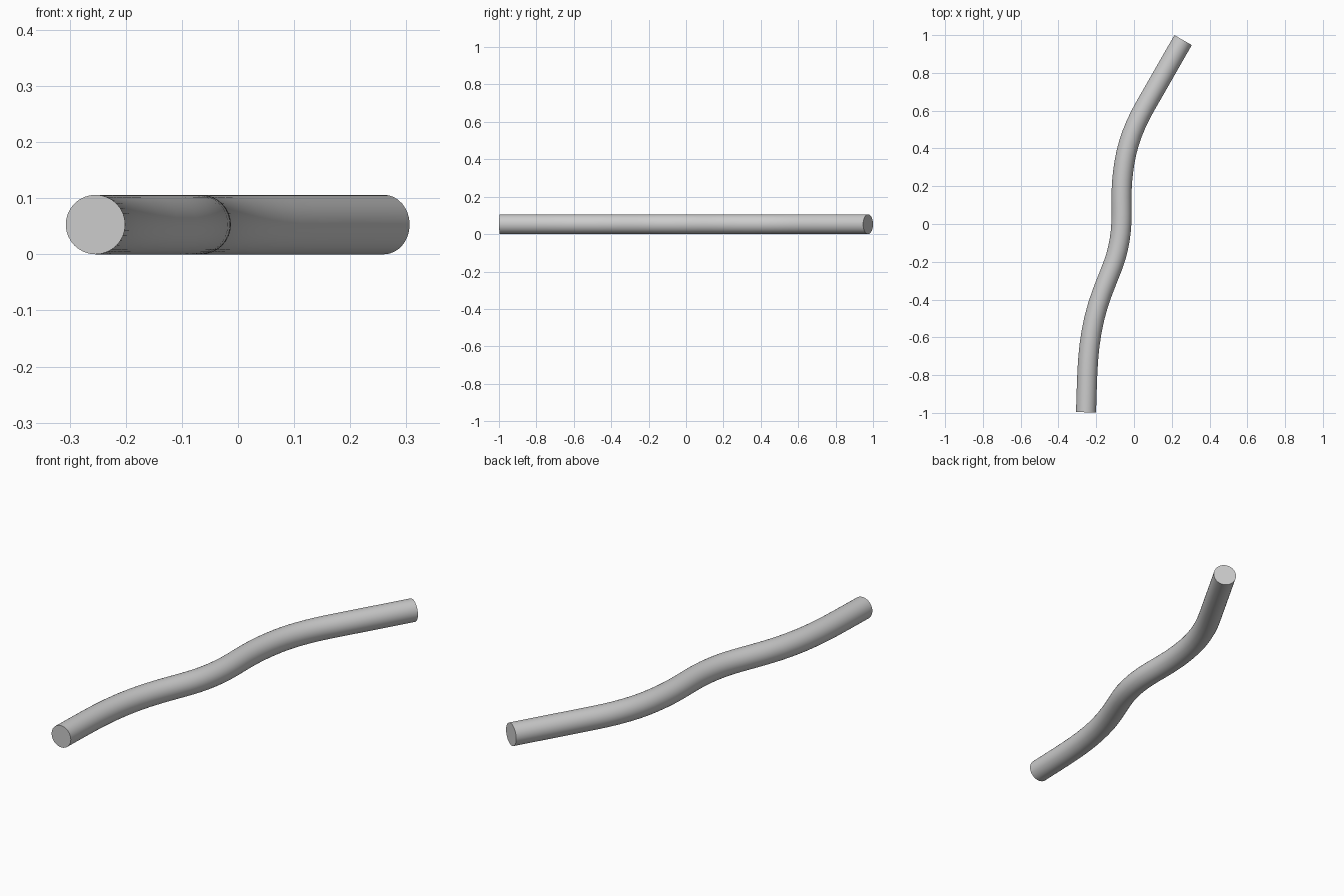
import bpy, math
from mathutils import Vector

if "Cube" in bpy.data.objects:
    bpy.data.objects.remove(bpy.data.objects["Cube"])

R = 0.053  # tube radius

# centre line: x, y, heading in degrees from +y towards +x
path = [(-0.254, -0.997, 2), (-0.243, -0.72, 4), (-0.167, -0.36, 21),
        (-0.112, -0.22, 21), (-0.067, 0.0, 3), (-0.066, 0.14, 0),
        (-0.042, 0.37, 12), (0.063, 0.63, 30), (0.26, 0.9735, 30)]

# bent round rod swept along a Bezier path
curve = bpy.data.curves.new("bent_rod", 'CURVE')
curve.dimensions = '3D'
curve.resolution_u = 5
curve.bevel_depth = R
curve.bevel_resolution = 14
curve.use_fill_caps = True
spline = curve.splines.new('BEZIER')
spline.bezier_points.add(len(path) - 1)
pts = [Vector((x, y, R)) for x, y, a in path]
for i, bp in enumerate(spline.bezier_points):
    a = math.radians(path[i][2])
    d = Vector((math.sin(a), math.cos(a), 0))
    prev = (pts[i] - pts[i - 1]).length / 3 if i else 0.05
    nxt = (pts[i + 1] - pts[i]).length / 3 if i < len(pts) - 1 else 0.05
    bp.handle_left_type = bp.handle_right_type = 'FREE'
    bp.co = pts[i]
    bp.handle_left = pts[i] - d * prev
    bp.handle_right = pts[i] + d * nxt

rod = bpy.data.objects.new("bent_rod", curve)
bpy.context.collection.objects.link(rod)
bpy.context.view_layer.objects.active = rod
rod.select_set(True)

# mesh with smooth sides and sharp flat ends
bpy.ops.object.convert(target='MESH')
bpy.ops.object.shade_smooth_by_angle(angle=math.radians(35))
